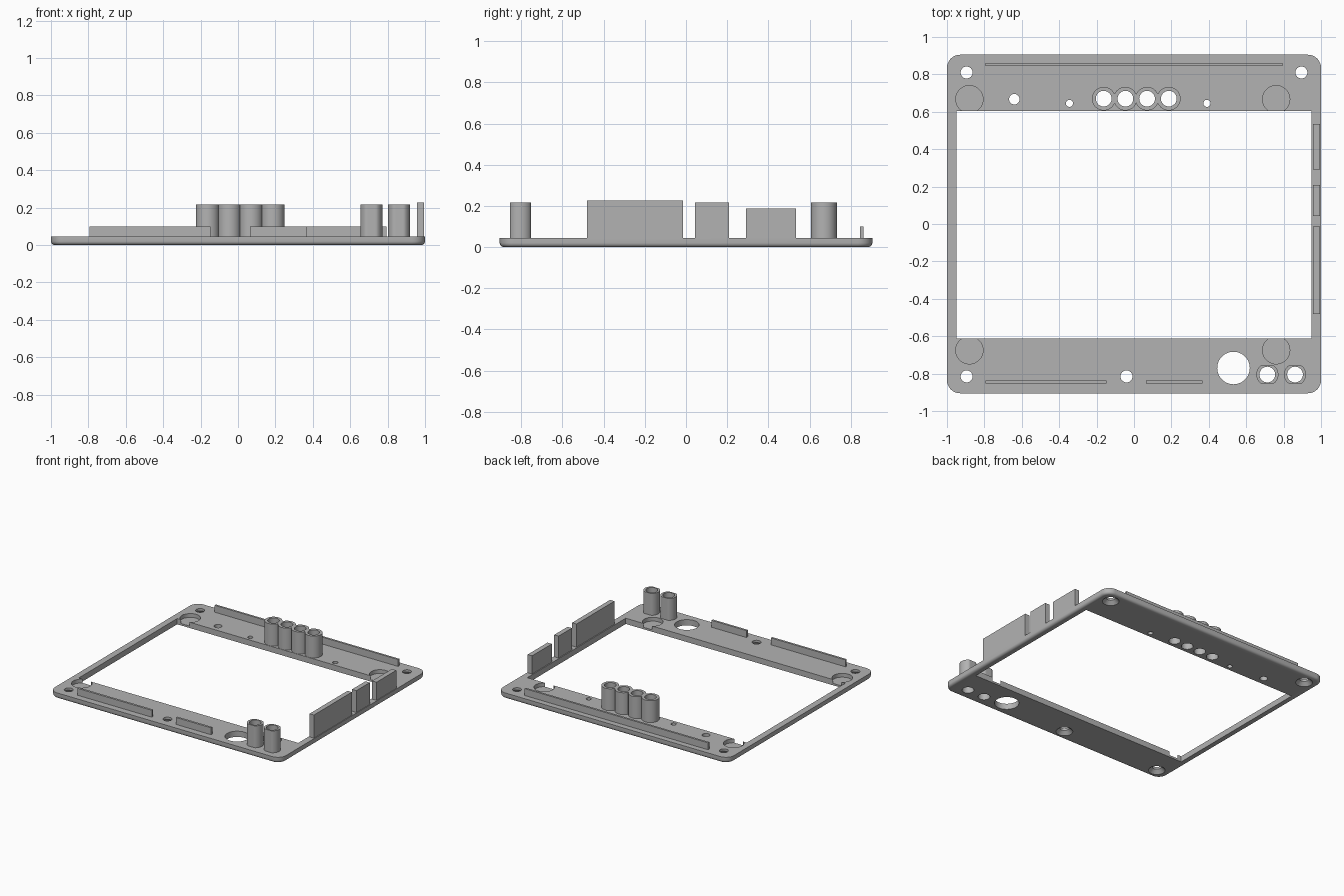
import bpy, bmesh, math

if "Cube" in bpy.data.objects:
    bpy.data.objects.remove(bpy.data.objects["Cube"], do_unlink=True)

TOP = 0.045        # upper face of the plate
TUBE_TOP = 0.216

grey = bpy.data.materials.new("plain_grey")
grey.use_nodes = True
grey.diffuse_color = (0.45, 0.45, 0.45, 1)
grey.node_tree.nodes["Principled BSDF"].inputs["Base Color"].default_value = (0.45, 0.45, 0.45, 1)


def finish(name, bm):
    bmesh.ops.recalc_face_normals(bm, faces=bm.faces)
    mesh = bpy.data.meshes.new(name)
    bm.to_mesh(mesh)
    bm.free()
    mesh.materials.append(grey)
    obj = bpy.data.objects.new(name, mesh)
    bpy.context.collection.objects.link(obj)
    return obj


def prism(name, points, z0, z1):
    bm = bmesh.new()
    face = bm.faces.new([bm.verts.new((x, y, z0)) for x, y in points])
    up = bmesh.ops.extrude_face_region(bm, geom=[face])["geom"]
    for v in up:
        if isinstance(v, bmesh.types.BMVert):
            v.co.z = z1
    return finish(name, bm)


def block(name, x0, x1, y0, y1, z0, z1):
    return prism(name, [(x0, y0), (x1, y0), (x1, y1), (x0, y1)], z0, z1)


def cylinder(name, x, y, z0, z1, r0, r1=None, flat=None, sides=40):
    """Upright cylinder or cone; flat clamps the y half-width."""
    bm = bmesh.new()
    bmesh.ops.create_cone(bm, cap_ends=True, segments=sides, radius1=r0,
                          radius2=r0 if r1 is None else r1, depth=z1 - z0)
    for v in bm.verts:
        if flat:
            v.co.y = max(-flat, min(flat, v.co.y))
        v.co.x += x
        v.co.y += y
        v.co.z += (z0 + z1) / 2
    if flat:
        bmesh.ops.dissolve_limit(bm, angle_limit=0.01, verts=bm.verts, edges=bm.edges)
    return finish(name, bm)


def combine(target, tool, operation):
    """Apply a boolean and discard its tool."""
    mod = target.modifiers.new("cut", "BOOLEAN")
    mod.operation = operation
    mod.solver = "EXACT"
    mod.object = tool
    bpy.context.view_layer.update()
    graph = bpy.context.evaluated_depsgraph_get()
    mesh = bpy.data.meshes.new_from_object(target.evaluated_get(graph))
    target.modifiers.clear()
    target.data = mesh
    bpy.data.objects.remove(tool, do_unlink=True)


def cut(target, tool):
    combine(target, tool, "DIFFERENCE")


# Plate with rounded corners and a rounded lower rim
W, D, R, RIM = 1.0, 0.905, 0.07, 0.02
corners = [(W - R, D - R), (R - W, D - R), (R - W, R - D), (W - R, R - D)]


def outline(inset):
    pts = []
    for i, (cx, cy) in enumerate(corners):
        for k in range(9):
            a = math.pi / 2 * (i + k / 8)
            pts.append((cx + (R - inset) * math.cos(a), cy + (R - inset) * math.sin(a)))
    return pts


bm = bmesh.new()
rings = []
levels = [(RIM * (1 - math.sin(a)), RIM * (1 - math.cos(a)))
          for a in (math.pi / 8 * k for k in range(5))] + [(0, TOP)]
for inset, z in levels:
    rings.append([bm.verts.new((x, y, z)) for x, y in outline(inset)])
for low, high in zip(rings, rings[1:]):
    for i in range(len(low)):
        j = (i + 1) % len(low)
        bm.faces.new((low[i], low[j], high[j], high[i]))
bm.faces.new(rings[0])
bm.faces.new(rings[-1])
plate = finish("frame_plate", bm)

# Screen window
cut(plate, block("cutter", -0.95, 0.95, -0.612, 0.605, -0.1, 0.1))

# Blind round pockets beside the window
for x in (-0.88, 0.76):
    for y in (-0.675, 0.667):
        cut(plate, cylinder("cutter", x, y, 0.015, 0.1, 0.073))

# Countersunk screw holes
for x, y in [(-0.895, 0.81), (0.895, 0.81), (-0.895, -0.815), (-0.04, -0.815)]:
    cut(plate, cylinder("cutter", x, y, -0.1, 0.1, 0.032))
    cut(plate, cylinder("cutter", x, y, -0.002, 0.028, 0.062, 0.031))

# Plain through holes
for x, y, r in [(-0.64, 0.667, 0.028), (-0.345, 0.645, 0.019),
                (0.39, 0.645, 0.019), (0.532, -0.77, 0.087)]:
    cut(plate, cylinder("cutter", x, y, -0.1, 0.1, r))

# Button guide tubes: a merged row of four at the back, two flat-sided at the front
BORE = 0.042
back_x = [-0.162 + 0.116 * i for i in range(4)]
front_x = [0.713, 0.861]
BACK_Y, FRONT_Y = 0.67, -0.805

back_tubes = cylinder("back_tubes", back_x[0], BACK_Y, TOP, TUBE_TOP, 0.063)
for x in back_x[1:]:
    combine(back_tubes, cylinder("tool", x, BACK_Y, TOP, TUBE_TOP, 0.063), "UNION")
for x in back_x:
    cut(back_tubes, cylinder("cutter", x, BACK_Y, -0.1, 0.4, BORE))
    cut(plate, cylinder("cutter", x, BACK_Y, -0.1, 0.4, BORE))

tubes = [back_tubes]
for side, x in zip(("inner", "outer"), front_x):
    tube = cylinder("front_tube_" + side, x, FRONT_Y, TOP, TUBE_TOP, 0.059, flat=0.051)
    cut(tube, cylinder("cutter", x, FRONT_Y, -0.1, 0.4, BORE))
    cut(plate, cylinder("cutter", x, FRONT_Y, -0.1, 0.4, BORE))
    tubes.append(tube)

# Low locating ribs along front and back
block("back_rib", -0.793, 0.793, 0.845, 0.861, TOP, 0.099)
block("front_rib_right", -0.793, -0.148, -0.854, -0.837, TOP, 0.099)
block("front_rib_left", 0.063, 0.365, -0.854, -0.837, TOP, 0.099)

# Upright tabs on the left edge
for part, y0, y1, top in [("front", -0.482, -0.014, 0.226),
                          ("middle", 0.043, 0.208, 0.216),
                          ("back", 0.291, 0.535, 0.187)]:
    block("side_tab_" + part, 0.957, 0.995, y0, y1, TOP, top)

# Smooth the round walls, keep the rims crisp
bpy.ops.object.select_all(action="DESELECT")
for obj in [plate] + tubes:
    obj.select_set(True)
bpy.context.view_layer.objects.active = plate
bpy.ops.object.shade_smooth_by_angle(angle=math.radians(30))
